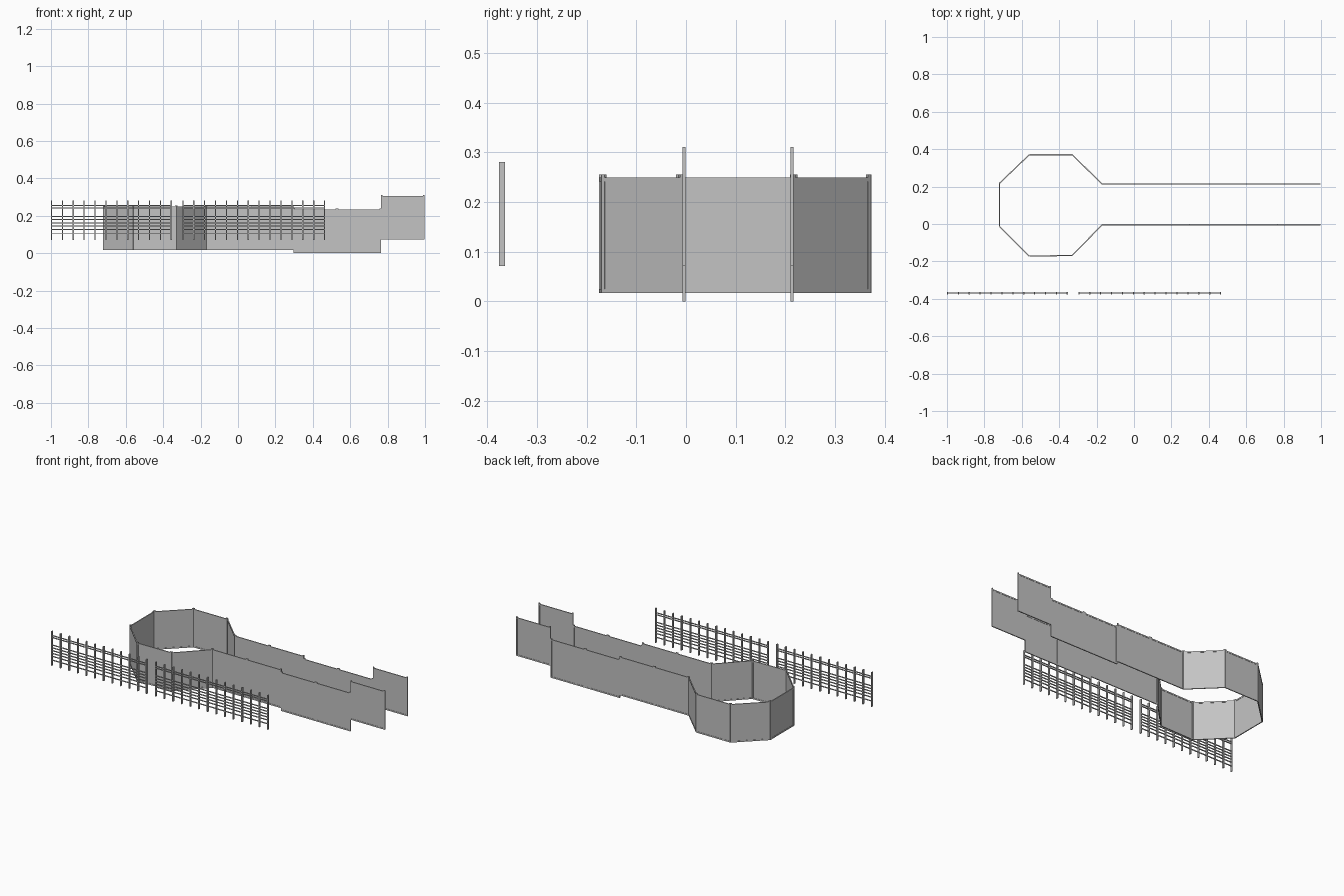
import bpy
import bmesh
from math import atan2
from mathutils import Matrix, Vector

cube = bpy.data.objects.get("Cube")
if cube:
    bpy.data.objects.remove(cube, do_unlink=True)

steel = bpy.data.materials.new("galvanised_grey")
steel.use_nodes = True
grey = (0.55, 0.55, 0.55, 1)
steel.diffuse_color = grey
steel.node_tree.nodes["Principled BSDF"].inputs["Base Color"].default_value = grey


def add_box(bm, x0, x1, depth, z0, z1):
    """Box spanning x0..x1 and z0..z1, centred on y = 0."""
    scale = Matrix.Diagonal((x1 - x0, depth, z1 - z0, 1))
    move = Matrix.Translation(((x0 + x1) / 2, 0, (z0 + z1) / 2))
    bmesh.ops.create_cube(bm, size=1, matrix=move @ scale)


def finish(bm, name):
    mesh = bpy.data.meshes.new(name)
    bm.to_mesh(mesh)
    bm.free()
    mesh.materials.append(steel)
    obj = bpy.data.objects.new(name, mesh)
    bpy.context.collection.objects.link(obj)
    return obj


HEIGHT, TUBE, CAP = 0.233, 0.008, 0.006


def panel(name, start, end, base):
    """Sheet in a tube frame, with end posts standing just above the top tube."""
    span = Vector(end) - Vector(start)
    w = span.length
    bm = bmesh.new()
    add_box(bm, TUBE, w - TUBE, 0.003, TUBE, HEIGHT - TUBE)
    add_box(bm, TUBE, w - TUBE, TUBE * 0.75, 0, TUBE)
    add_box(bm, TUBE, w - TUBE, TUBE * 0.75, HEIGHT - TUBE, HEIGHT)
    for x in (0, w - TUBE):
        add_box(bm, x, x + TUBE, TUBE * 0.75, 0, HEIGHT + CAP)
    obj = finish(bm, name)
    obj.location = (start[0], start[1], base)
    obj.rotation_euler.z = atan2(span.y, span.x)


# Round pen, open towards the alley
corners = [(-0.17, 0.213), (-0.33, 0.37), (-0.56, 0.37), (-0.72, 0.217),
           (-0.72, -0.012), (-0.56, -0.172), (-0.33, -0.168), (-0.17, -0.004)]
for i, (a, b) in enumerate(zip(corners, corners[1:])):
    panel(f"pen_panel_{i + 1}", a, b, 0.017)

# Two parallel alley walls, stepped in height
WIDTH = 0.2335
for side, y in (("left", 0.213), ("right", -0.004)):
    for i, base in enumerate((0.017, 0.017, 0, 0, 0.072)):
        x = -0.17 + i * WIDTH
        panel(f"alley_{side}_panel_{i + 1}", (x, y), (x + WIDTH, y), base)


# Free-standing rail fences
def rail_fence(name, x0, x1, posts):
    bm = bmesh.new()
    half = 0.003
    for i in range(posts):
        x = x0 + half + (x1 - x0 - 2 * half) * i / (posts - 1)
        add_box(bm, x - half, x + half, 0.012, 0.071, 0.281)
    for z in (0.254, 0.242, 0.196, 0.179, 0.162, 0.145, 0.127, 0.104):
        add_box(bm, x0, x1, 0.005, z - 0.0025, z + 0.0025)
    finish(bm, name).location.y = -0.37


rail_fence("rail_fence_short", -1, -0.354, 12)
rail_fence("rail_fence_long", -0.298, 0.466, 14)
